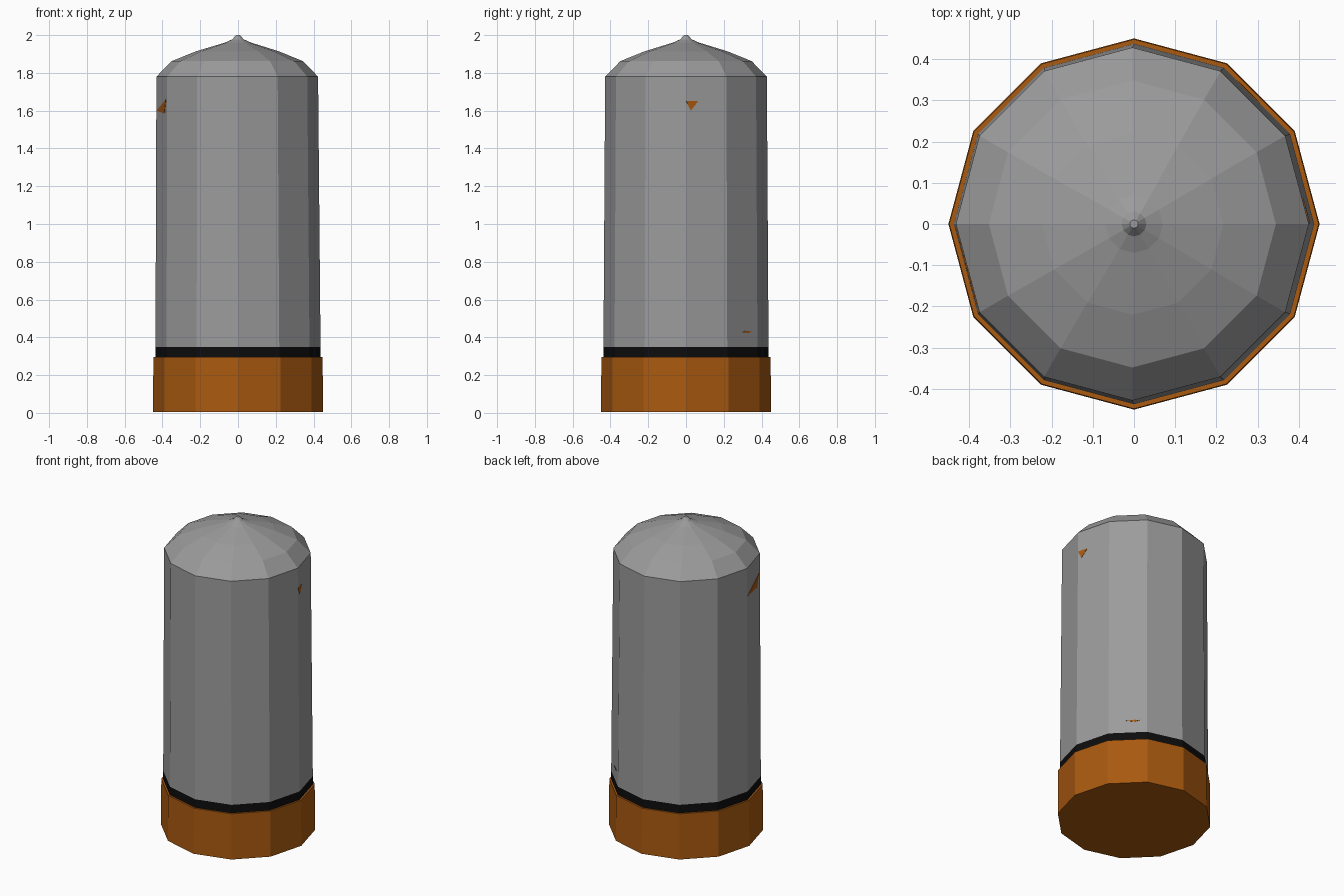
import bpy, bmesh, math
from mathutils import Vector

cube = bpy.data.objects.get("Cube")
if cube:
    bpy.data.objects.remove(cube, do_unlink=True)

SIDES = 12


def material(name, rgb):
    m = bpy.data.materials.new(name)
    m.use_nodes = True
    m.diffuse_color = (*rgb, 1)
    m.node_tree.nodes["Principled BSDF"].inputs["Base Color"].default_value = (*rgb, 1)
    return m


grey = material("shell grey", (0.33, 0.33, 0.33))
orange = material("base orange", (0.40, 0.10, 0.005))
black = material("band black", (0.004, 0.004, 0.004))


def finish(name, bm, mat):
    mesh = bpy.data.meshes.new(name)
    bm.to_mesh(mesh)
    bm.free()
    mesh.materials.append(mat)
    ob = bpy.data.objects.new(name, mesh)
    bpy.context.collection.objects.link(ob)
    return ob


def lathe(name, profile, mat):
    """Closed solid from (radius, height, x shift) rings, bottom to top."""
    bm = bmesh.new()
    rings = []
    for r, z, dx in profile:
        angles = [math.tau * i / SIDES for i in range(SIDES)]
        rings.append([bm.verts.new((dx + r * math.cos(a), r * math.sin(a), z)) for a in angles])
    for low, high in zip(rings, rings[1:]):
        for i in range(SIDES):
            j = (i + 1) % SIDES
            bm.faces.new((low[i], low[j], high[j], high[i]))
    bm.faces.new(rings[0][::-1])
    bm.faces.new(rings[-1])
    return finish(name, bm, mat)


# Main parts
lathe("base", [(0.45, 0.005, 0), (0.448, 0.297, 0)], orange)
lathe("band", [(0.437, 0.29, 0), (0.437, 0.35, 0)], black)
lathe("shell", [(0.437, 0.35, 0), (0.428, 1.78, -0.004), (0.348, 1.862, -0.004),
                (0.22, 1.914, -0.003), (0.07, 1.96, 0), (0.03, 1.978, 0),
                (0.01, 2.0, 0)], grey)


def chip(name, face, points):
    """Thin plate on a shell side; points are (distance along the side, height)."""
    a = math.tau * (face + 0.5) / SIDES
    out = Vector((math.cos(a), math.sin(a), 0))
    along = Vector((-math.sin(a), math.cos(a), 0))
    bm = bmesh.new()
    verts = []
    for s, z in points:
        t = (z - 0.35) / 1.43
        depth = (0.437 - 0.009 * t) * math.cos(math.pi / SIDES) + 0.002
        verts.append(bm.verts.new(out * depth + along * s + Vector((-0.004 * t, 0, z))))
    bm.faces.new(verts)
    ob = finish(name, bm, orange)
    ob.modifiers.new("thickness", "SOLIDIFY").thickness = 0.002


# Small flecks of the base colour on the shell
chip("upper_left_fleck", 0, [(-0.11, 1.65), (-0.085, 1.60), (-0.045, 1.65)])
chip("upper_right_fleck", 6, [(-0.10, 1.60), (0.06, 1.585), (0.09, 1.66)])
chip("lower_fleck", 1, [(-0.01, 0.43), (0.04, 0.422), (0.07, 0.43), (0.04, 0.434)])
